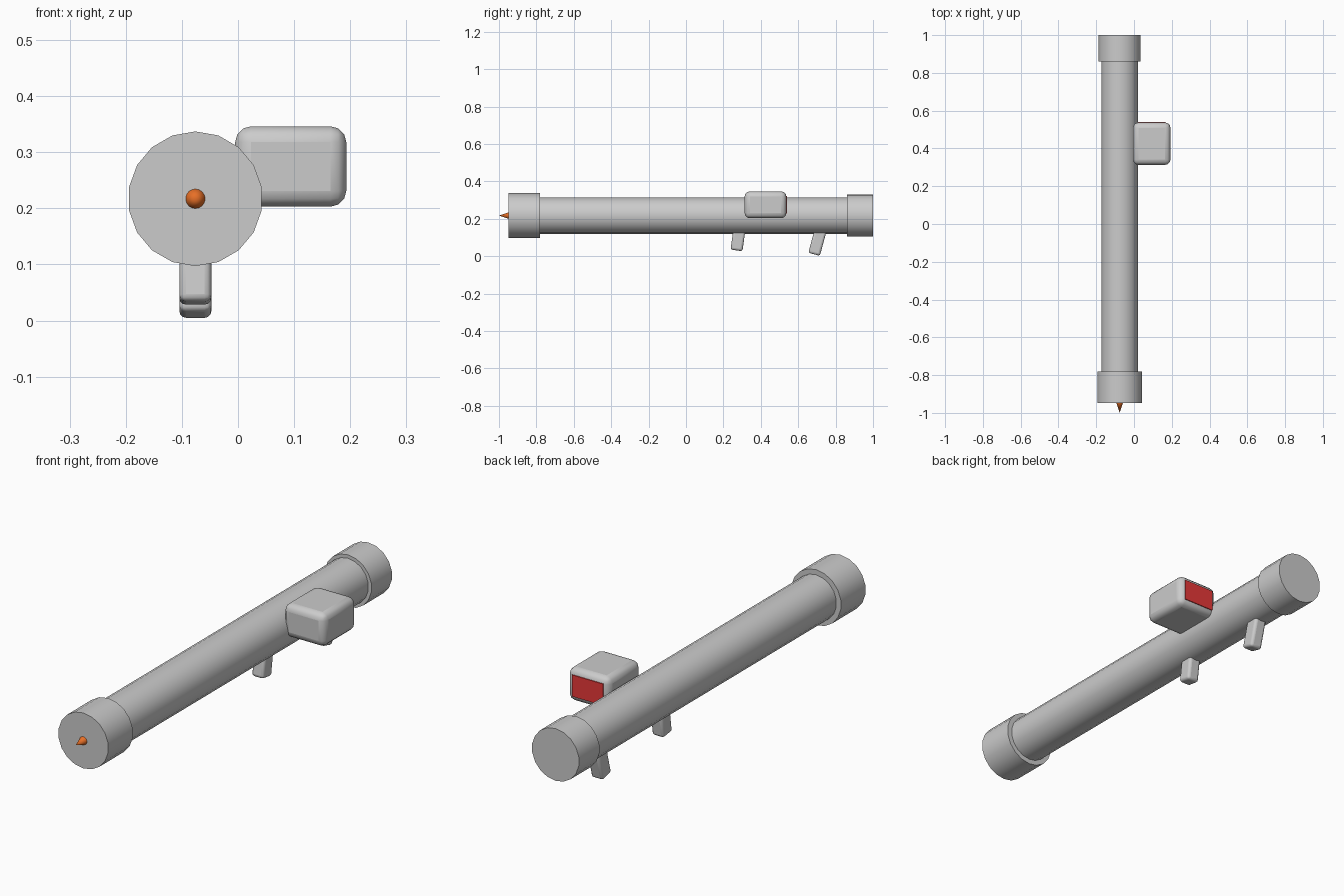
import bpy, bmesh, math
from mathutils import Matrix, Vector

if "Cube" in bpy.data.objects:
    bpy.data.objects.remove(bpy.data.objects["Cube"])

AXIS_X, AXIS_Z = -0.076, 0.217   # centre line of the tube


def material(name, rgb):
    m = bpy.data.materials.new(name)
    m.diffuse_color = (*rgb, 1.0)
    m.use_nodes = True
    m.node_tree.nodes["Principled BSDF"].inputs["Base Color"].default_value = m.diffuse_color
    return m


GREY = material("grey", (0.6, 0.6, 0.6))
RED = material("red", (0.8, 0.04, 0.04))
ORANGE = material("orange", (0.8, 0.16, 0.02))


def finish(name, bm, mat, bevel=0.0, angle=30):
    mesh = bpy.data.meshes.new(name)
    bm.to_mesh(mesh)
    bm.free()
    mesh.materials.append(mat)
    ob = bpy.data.objects.new(name, mesh)
    bpy.context.collection.objects.link(ob)
    if bevel:
        mod = ob.modifiers.new("rounding", 'BEVEL')
        mod.width, mod.segments = bevel, 3
    bpy.ops.object.select_all(action='DESELECT')
    bpy.context.view_layer.objects.active = ob
    ob.select_set(True)
    bpy.ops.object.shade_smooth_by_angle(angle=math.radians(angle))
    return ob


def round_part(name, y_front, y_back, r_back, r_front, mat, sides=18):
    """Cylinder or cone lying along the tube's centre line."""
    bm = bmesh.new()
    place = (Matrix.Translation((AXIS_X, (y_front + y_back) / 2, AXIS_Z))
             @ Matrix.Rotation(math.pi / 2, 4, 'X'))
    bmesh.ops.create_cone(bm, cap_ends=True, segments=sides, radius1=r_back,
                          radius2=r_front, depth=y_back - y_front, matrix=place)
    return finish(name, bm, mat)


def box(name, centre, size, mat, bevel=0.0, tilt=0.0):
    bm = bmesh.new()
    place = (Matrix.Translation(centre)
             @ Matrix.Rotation(math.radians(tilt), 4, 'X')
             @ Matrix.Diagonal((*size, 1)))
    bmesh.ops.create_cube(bm, size=1, matrix=place)
    return finish(name, bm, mat, bevel)


# Tube with a collar at each end and the pointed tip
round_part("tube", -0.80, 0.90, 0.098, 0.098, GREY)
round_part("front_collar", -0.948, -0.78, 0.12, 0.12, GREY)
round_part("rear_collar", 0.86, 1.0, 0.113, 0.113, GREY)
round_part("warhead_tip", -1.0, -0.946, 0.018, 0.0, ORANGE)

# Sight box on the right side with its red rear screen
box("sight_box", (0.094, 0.425, 0.2745), (0.198, 0.224, 0.143), GREY, bevel=0.028)
box("sight_screen", (0.094, 0.537, 0.2745), (0.148, 0.006, 0.093), RED)


# Grips leaning forward below the tube
def grip(name, y, z, tilt, length):
    up = Vector((0, -math.sin(math.radians(tilt)), math.cos(math.radians(tilt))))
    centre = Vector((AXIS_X, y, z)) + up * length / 2
    box(name, centre, (0.057, 0.064, length), GREY, bevel=0.012, tilt=tilt)


grip("front_grip", 0.27, 0.031, -8, 0.13)
grip("rear_grip", 0.685, 0.010, -15, 0.15)
